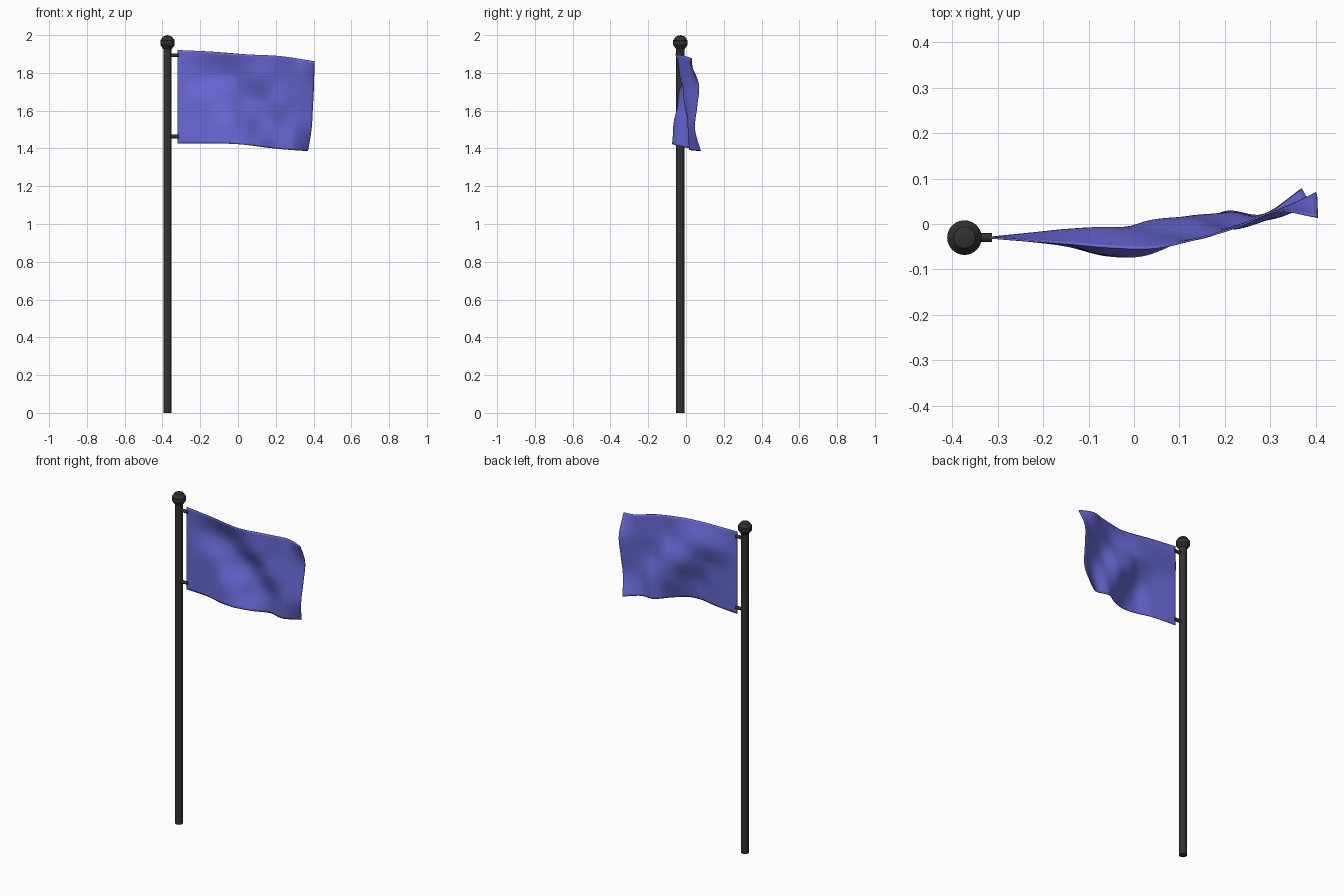
import bpy, bmesh, math

if "Cube" in bpy.data.objects:
    bpy.data.objects.remove(bpy.data.objects["Cube"])

PX, PY = -0.373, -0.03


def material(name, color):
    m = bpy.data.materials.new(name)
    m.diffuse_color = color
    m.use_nodes = True
    m.node_tree.nodes["Principled BSDF"].inputs["Base Color"].default_value = m.diffuse_color
    return m


dark = material("dark_metal", (0.03, 0.032, 0.031, 1))
cloth = material("blue_cloth", (0.14, 0.14, 0.68, 1))


def finish(name, mat, angle=40):
    o = bpy.context.object
    o.name = name
    o.data.materials.append(mat)
    bpy.ops.object.shade_smooth_by_angle(angle=math.radians(angle))
    return o


def spline(vals, t):
    """Catmull-Rom through evenly spaced values, t in 0..1"""
    n = len(vals) - 1
    i = min(int(t * n), n - 1)
    f = t * n - i
    b, c = vals[i], vals[i + 1]
    a = vals[i - 1] if i > 0 else 2 * b - c
    d = vals[i + 2] if i + 2 <= n else 2 * c - b
    return b + 0.5 * f * (c - a + f * (2 * a - 5 * b + 4 * c - d + f * (3 * (b - c) + d - a)))


# Pole
bpy.ops.mesh.primitive_cylinder_add(vertices=24, radius=0.022, depth=1.94, location=(PX, PY, 0.97))
finish("pole", dark)

# Faceted ball on top
bpy.ops.mesh.primitive_uv_sphere_add(segments=32, ring_count=5, radius=0.04, location=(PX, PY, 1.96))
finish("finial_ball", dark, 25)

# Brackets holding the flag
for name, z in (("upper_bracket", 1.893), ("lower_bracket", 1.463)):
    bpy.ops.mesh.primitive_cylinder_add(vertices=16, radius=0.01, depth=0.06,
                                        location=(-0.342, PY, z), rotation=(0, math.pi / 2, 0))
    finish(name, dark)

# Flag: depth of the diagonal folds, rows from top edge to bottom edge
folds = [
    [-.03, -.037, -.044, -.052, -.053, -.034, -.008, .028, .015],
    [-.03, -.021, -.012, -.009, -.020, -.030, -.006, .028, .066],
    [-.03, -.036, -.040, -.026, .007, .010, -.009, .016, .058],
    [-.03, -.036, -.045, -.062, -.034, .013, .021, .012, .046],
    [-.03, -.037, -.048, -.069, -.068, -.030, .026, .020, .077],
]
top_z = [1.921, 1.912, 1.898, 1.889, 1.861]
bottom_z = [1.426, 1.427, 1.421, 1.399, 1.386]
free_x = [0.405, 0.402, 0.396, 0.389, 0.370]

NU, NV = 64, 40
bm = bmesh.new()
grid = []
for j in range(NV + 1):
    v = j / NV
    row = []
    for i in range(NU + 1):
        u = i / NU
        x = -0.32 + u * (spline(free_x, v) + 0.32)
        y = spline([spline(r, u) for r in folds], v)
        z = (1 - v) * spline(top_z, u) + v * spline(bottom_z, u)
        row.append(bm.verts.new((x, y, z)))
    grid.append(row)
for j in range(NV):
    for i in range(NU):
        bm.faces.new((grid[j][i], grid[j + 1][i], grid[j + 1][i + 1], grid[j][i + 1]))
me = bpy.data.meshes.new("flag")
bm.to_mesh(me)
bm.free()
flag = bpy.data.objects.new("flag", me)
bpy.context.collection.objects.link(flag)
bpy.ops.object.select_all(action='DESELECT')
flag.select_set(True)
bpy.context.view_layer.objects.active = flag
finish("flag", cloth)
sol = flag.modifiers.new("thickness", 'SOLIDIFY')
sol.thickness = 0.004
sol.offset = 0
